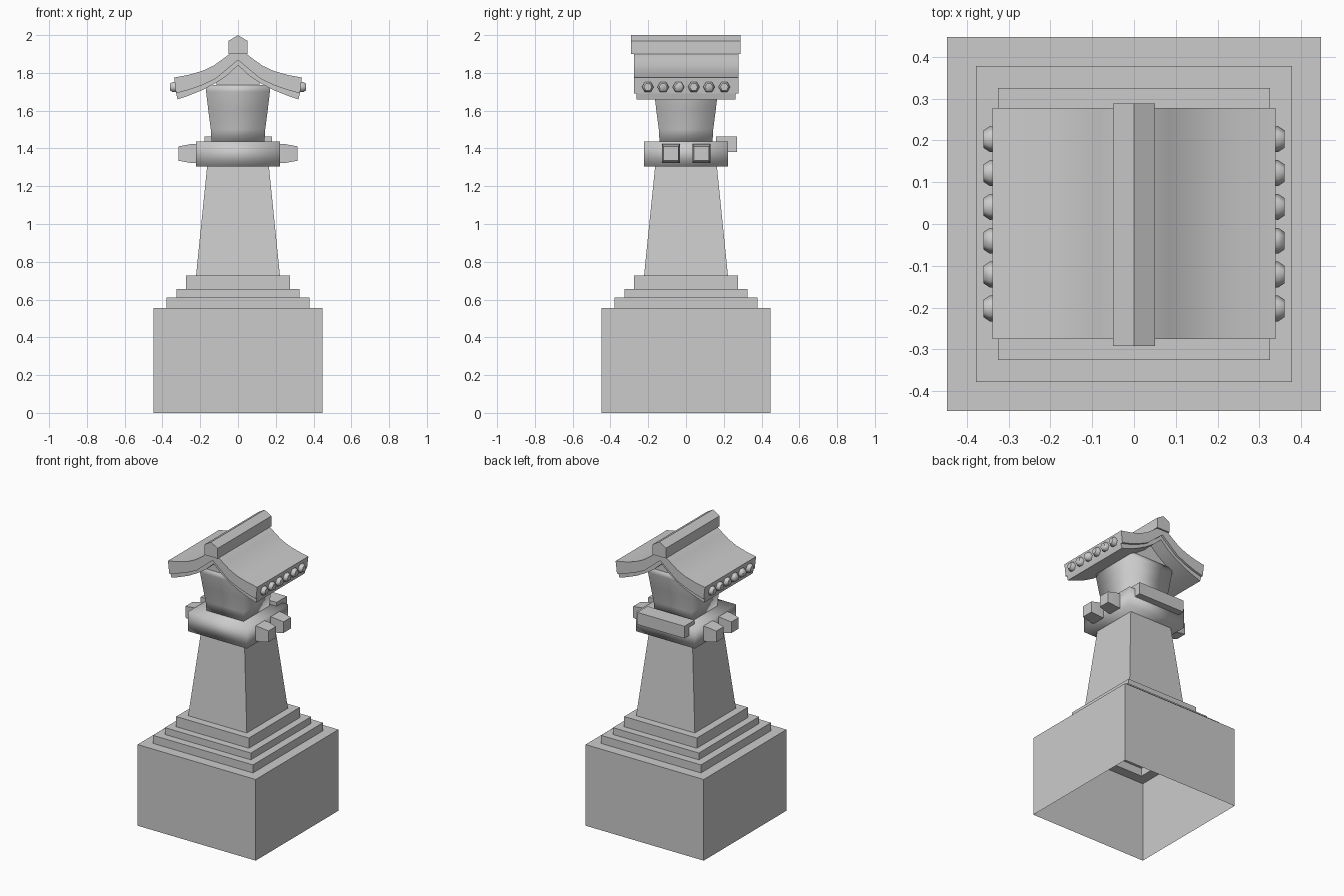
import bpy, bmesh, math

cube = bpy.data.objects.get("Cube")
if cube:
    bpy.data.objects.remove(cube)

stone = bpy.data.materials.new("grey_stone")
GREY = (0.6, 0.6, 0.6, 1)
stone.diffuse_color = GREY
stone.use_nodes = True
stone.node_tree.nodes["Principled BSDF"].inputs["Base Color"].default_value = GREY


def finish(name, bm, angle=30):
    bmesh.ops.recalc_face_normals(bm, faces=bm.faces)
    mesh = bpy.data.meshes.new(name)
    bm.to_mesh(mesh)
    bm.free()
    mesh.materials.append(stone)
    ob = bpy.data.objects.new(name, mesh)
    bpy.context.collection.objects.link(ob)
    bpy.ops.object.select_all(action='DESELECT')
    ob.select_set(True)
    bpy.context.view_layer.objects.active = ob
    bpy.ops.object.shade_smooth_by_angle(angle=math.radians(angle))
    return ob


def square_stack(name, rings, bottom=True, angle=30):
    """Skin square rings given as (half width, height)."""
    bm = bmesh.new()
    loops = [[bm.verts.new((sx * r, sy * r, z))
              for sx, sy in ((-1, -1), (1, -1), (1, 1), (-1, 1))] for r, z in rings]
    for a, b in zip(loops, loops[1:]):
        for i in range(4):
            j = (i + 1) % 4
            bm.faces.new((a[i], a[j], b[j], b[i]))
    bm.faces.new(loops[-1])
    if bottom:
        bm.faces.new(loops[0][::-1])
    return finish(name, bm, angle)


def extrude_y(name, outline, y0, y1):
    """Extrude an x/z outline between two depths."""
    bm = bmesh.new()
    face = bm.faces.new([bm.verts.new((x, y0, z)) for x, z in outline])
    out = bmesh.ops.extrude_face_region(bm, geom=[face])
    verts = [g for g in out["geom"] if isinstance(g, bmesh.types.BMVert)]
    bmesh.ops.translate(bm, verts=verts, vec=(0, y1 - y0, 0))
    return finish(name, bm)


def mirrored(half):
    """Complete a right half running from the centre outwards."""
    return [(-x, z) for x, z in reversed(half) if x > 0] + half


def box(name, x0, x1, y0, y1, z0, z1):
    return extrude_y(name, [(x0, z0), (x1, z0), (x1, z1), (x0, z1)], y0, y1)


# Hollow plinth with steps and tapering shaft
square_stack("stepped_base_and_shaft", [
    (0.447, 0), (0.447, 0.555), (0.378, 0.555), (0.378, 0.61), (0.325, 0.61),
    (0.325, 0.657), (0.275, 0.657), (0.275, 0.727), (0.222, 0.727), (0.163, 1.31)],
    bottom=False)

# Collar, rear slab and upper body
square_stack("collar", [(0.223, 1.305), (0.223, 1.437)], angle=100)
box("rear_slab", -0.177, 0.18, 0.16, 0.27, 1.38, 1.463)
square_stack("upper_body", [(0.14, 1.43), (0.144, 1.5), (0.157, 1.6), (0.169, 1.7),
                            (0.17, 1.735)], angle=100)

# Tapered blocks on both sides of the collar
for side, label in ((1, "left"), (-1, "right")):
    for y, place in ((-0.08, "front"), (0.082, "rear")):
        bm = bmesh.new()
        rings = []
        for x, half_y, half_z in ((0.2, 0.048, 0.052), (0.25, 0.048, 0.05),
                                  (0.315, 0.04, 0.038)):
            rings.append([bm.verts.new((side * x, y + sy * half_y, 1.373 + sz * half_z))
                          for sy, sz in ((-1, -1), (1, -1), (1, 1), (-1, 1))])
        for a, b in zip(rings, rings[1:]):
            for i in range(4):
                bm.faces.new((a[i], a[i - 1], b[i - 1], b[i]))
        bm.faces.new(rings[0])
        bm.faces.new(rings[-1])
        finish(f"{label}_{place}_block", bm)

# Curved roof: top covering and thinner layer beneath it
top_half = [(0, 1.92), (0.045, 1.9), (0.085, 1.87), (0.13, 1.838), (0.19, 1.81),
            (0.26, 1.79), (0.338, 1.775)]
mid_half = [(0, 1.868), (0.06, 1.818), (0.12, 1.768), (0.19, 1.735), (0.26, 1.71),
            (0.328, 1.692)]
low_half = [(0, 1.84), (0.06, 1.785), (0.12, 1.745), (0.19, 1.708), (0.26, 1.68),
            (0.32, 1.66)]
extrude_y("roof_covering", mirrored(top_half) + mirrored(mid_half)[::-1], -0.275, 0.278)
extrude_y("roof_under_layer", mirrored(mid_half) + mirrored(low_half)[::-1], -0.263, 0.263)

# Gable wall between the body and the roof
extrude_y("gable_wall", mirrored([(0, 1.85), (0.115, 1.75), (0.115, 1.7)]), -0.165, 0.165)

# Ridge beam
extrude_y("ridge_beam", mirrored([(0, 2.0), (0.05, 1.97), (0.05, 1.9)]), -0.292, 0.288)

# Six-sided knobs along both eaves
for side, label in ((1, "left"), (-1, "right")):
    bm = bmesh.new()
    for n in range(6):
        y = -0.202 + n * 0.081
        rings = [[bm.verts.new((side * x, y + r * math.cos(k * math.pi / 3),
                                1.725 + r * math.sin(k * math.pi / 3))) for k in range(6)]
                 for x, r in ((0.32, 0.03), (0.345, 0.031), (0.36, 0.021))]
        for a, b in zip(rings, rings[1:]):
            for i in range(6):
                bm.faces.new((a[i], a[i - 1], b[i - 1], b[i]))
        bm.faces.new(rings[0])
        bm.faces.new(rings[-1])
    finish(f"{label}_eave_knobs", bm, 60)
